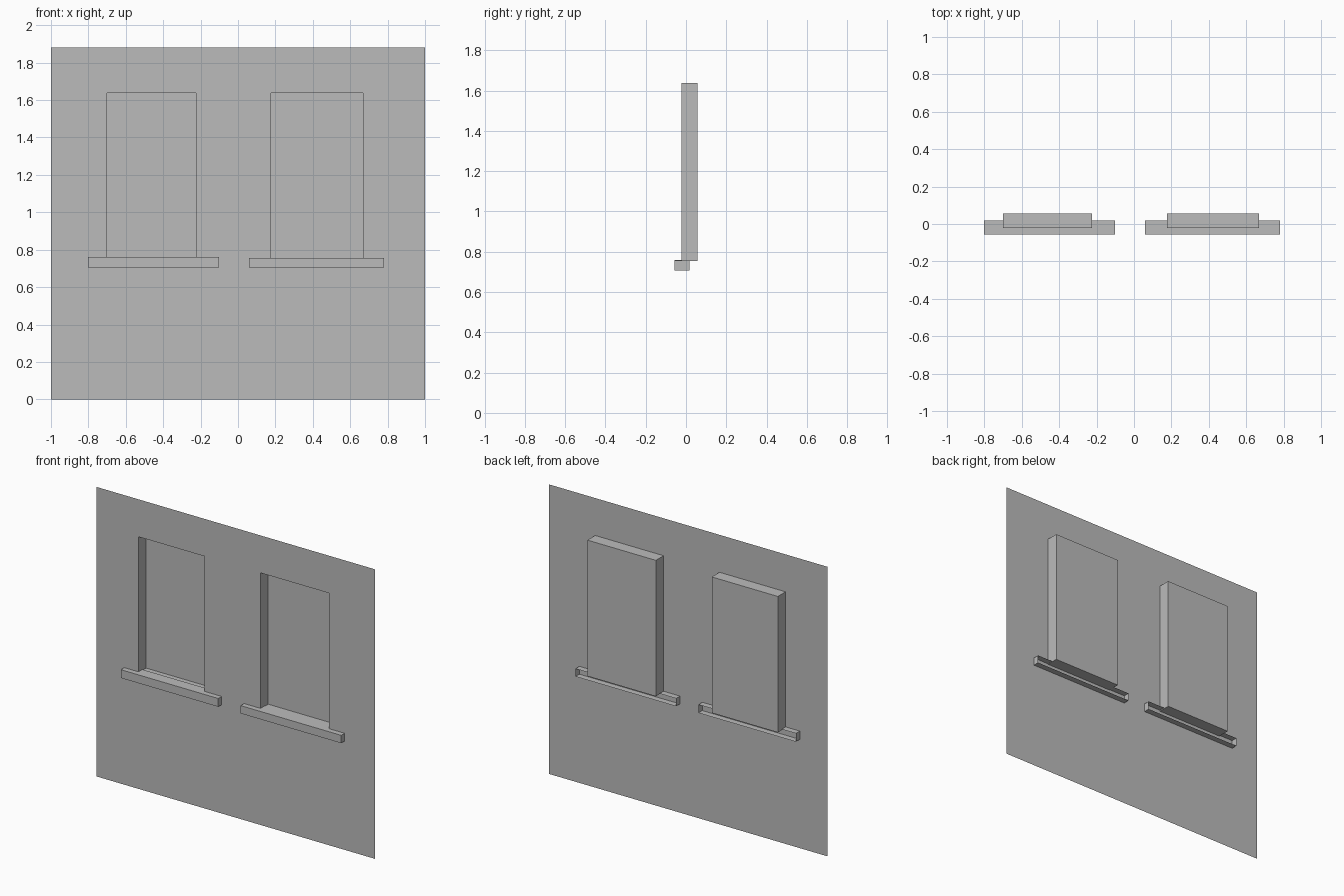
import bpy
import bmesh
from mathutils import Matrix, Vector

default_cube = bpy.data.objects.get("Cube")
if default_cube:
    bpy.data.objects.remove(default_cube, do_unlink=True)

# One plain grey finish
grey = bpy.data.materials.new("wall_grey")
grey.use_nodes = True
colour = (0.5, 0.5, 0.5, 1.0)
grey.diffuse_color = colour
grey.node_tree.nodes["Principled BSDF"].inputs["Base Color"].default_value = colour

WALL_Y = -0.022
RECESS_DEPTH = 0.079


def add_object(name, bm):
    mesh = bpy.data.meshes.new(name)
    bm.to_mesh(mesh)
    bm.free()
    mesh.materials.append(grey)
    obj = bpy.data.objects.new(name, mesh)
    bpy.context.collection.objects.link(obj)
    return obj


def wall(name, xs, zs, openings):
    """Thin wall panel whose opening cells are pushed back into recesses."""
    bm = bmesh.new()
    rows = [[bm.verts.new((x, WALL_Y, z)) for x in xs] for z in zs]
    recesses = []
    for r in range(len(zs) - 1):
        for c in range(len(xs) - 1):
            face = bm.faces.new((rows[r][c], rows[r][c + 1],
                                 rows[r + 1][c + 1], rows[r + 1][c]))
            if (c, r) in openings:
                recesses.append(face)
    pushed = bmesh.ops.extrude_discrete_faces(bm, faces=recesses)["faces"]
    for face in pushed:
        bmesh.ops.translate(bm, verts=face.verts, vec=(0, RECESS_DEPTH, 0))
    return add_object(name, bm)


def sill(name, low, high):
    """Ledge box, open at the back."""
    low, high = Vector(low), Vector(high)
    bm = bmesh.new()
    bmesh.ops.create_cube(bm, size=1, matrix=Matrix.Translation((low + high) / 2)
                          @ Matrix.Diagonal((*(high - low), 1)))
    bm.normal_update()
    back = [f for f in bm.faces if f.normal.y > 0.5]
    bmesh.ops.delete(bm, geom=back, context='FACES')
    return add_object(name, bm)


# Wall with two window recesses
wall("wall_with_window_recesses",
     xs=(-1, -0.70, -0.225, 0.177, 0.668, 1),
     zs=(0, 0.754, 1.637, 1.88),
     openings={(1, 1), (3, 1)})

# Window sills
sill("right_window_sill", (-0.802, -0.057, 0.706), (-0.102, 0.018, 0.760))
sill("left_window_sill", (0.059, -0.057, 0.706), (0.781, 0.018, 0.757))
